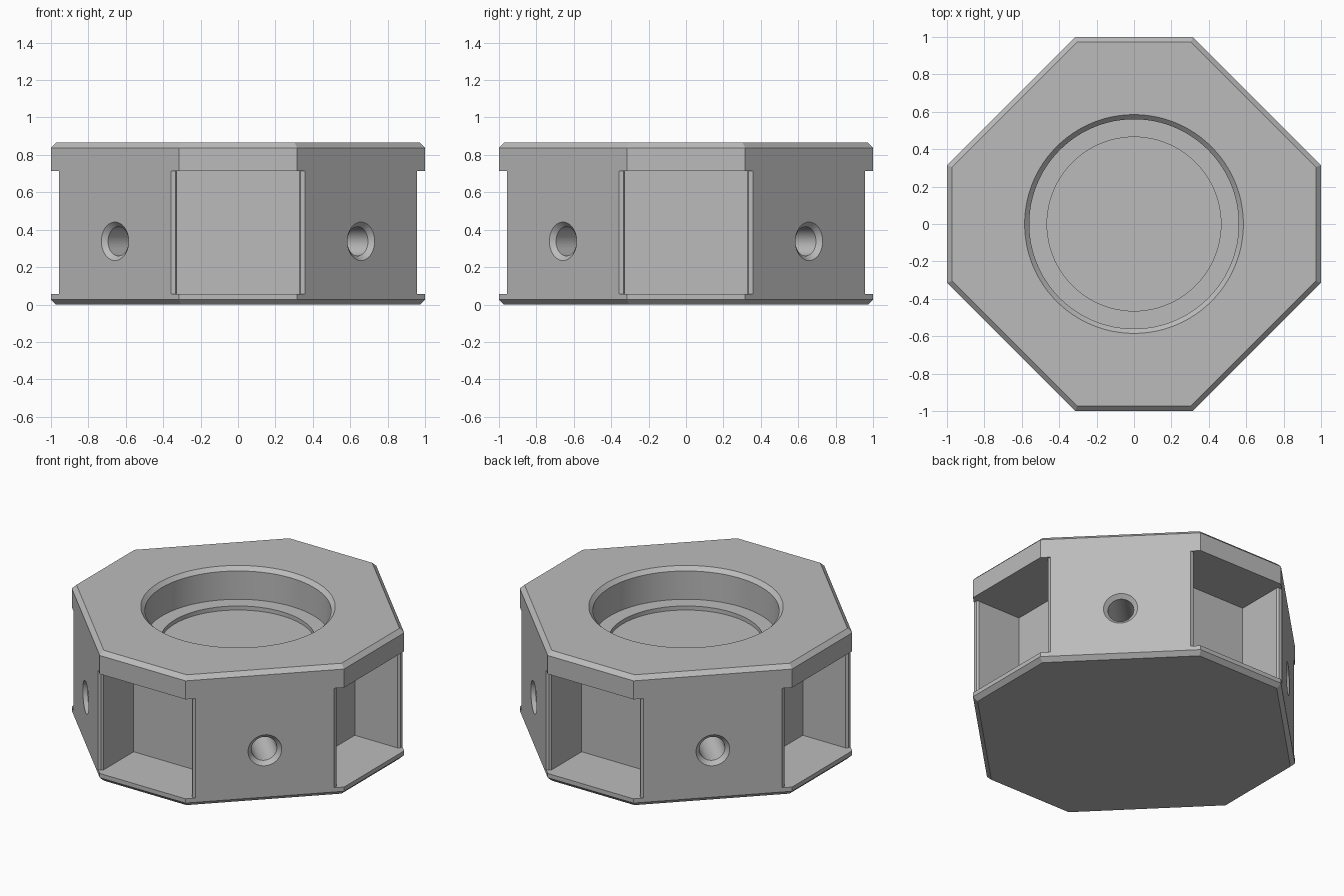
import bpy, bmesh
from math import pi, cos, sin
from mathutils import Matrix, Vector

if "Cube" in bpy.data.objects:
    bpy.data.objects.remove(bpy.data.objects["Cube"], do_unlink=True)

HEIGHT = 0.865
CORNER = 0.315      # half width of the four pocketed sides
BEVEL = 0.027

grey = bpy.data.materials.new("plain_grey")
grey.use_nodes = True
grey.diffuse_color = (0.5, 0.5, 0.5, 1)
grey.node_tree.nodes["Principled BSDF"].inputs["Base Color"].default_value = (0.5, 0.5, 0.5, 1)


def make_object(name, rings):
    """Skin a stack of equal-length point rings into a closed solid."""
    bm = bmesh.new()
    loops = [[bm.verts.new(p) for p in ring] for ring in rings]
    n = len(loops[0])
    for low, high in zip(loops, loops[1:]):
        for i in range(n):
            j = (i + 1) % n
            bm.faces.new((low[i], low[j], high[j], high[i]))
    bm.faces.new(loops[0][::-1])
    bm.faces.new(loops[-1])
    bmesh.ops.recalc_face_normals(bm, faces=bm.faces)
    mesh = bpy.data.meshes.new(name)
    bm.to_mesh(mesh)
    bm.free()
    mesh.materials.append(grey)
    obj = bpy.data.objects.new(name, mesh)
    bpy.context.collection.objects.link(obj)
    return obj


def octagon(inset, z):
    a, c = 1 - inset, CORNER - inset * 0.414
    quarter = [Vector((a, -c, z)), Vector((a, c, z))]
    return [Matrix.Rotation(k * pi / 2, 3, "Z") @ p for k in range(4) for p in quarter]


def lathe(name, profile, sides):
    return make_object(name, [[(r * cos(2 * pi * i / sides), r * sin(2 * pi * i / sides), z)
                               for i in range(sides)] for r, z in profile])


def cut(target, cutter):
    cutter.hide_render = True
    mod = target.modifiers.new("cut", "BOOLEAN")
    mod.operation = "DIFFERENCE"
    mod.solver = "EXACT"
    mod.object = cutter
    bpy.context.view_layer.objects.active = target
    bpy.ops.object.modifier_apply(modifier=mod.name)
    bpy.data.objects.remove(cutter, do_unlink=True)


# Octagonal body, bevelled at top and bottom
body = make_object("octagonal_body", [octagon(BEVEL, 0), octagon(0, BEVEL),
                                      octagon(0, HEIGHT - BEVEL), octagon(BEVEL, HEIGHT)])

# Stepped round recess in the top with a chamfered rim
cut(body, lathe("recess_cutter", [(0.465, 0.625), (0.465, 0.652), (0.56, 0.652),
                                  (0.56, HEIGHT - 0.025), (0.585, HEIGHT), (0.585, 1)], 96))

# Side pockets with trimmed front edges, and countersunk holes in the diagonal sides
half = [(0.63, 0.325), (0.945, 0.325), (0.957, 0.335), (0.957, 0.5), (1.2, 0.5)]
outline = [(x, -y) for x, y in half] + [(x, y) for x, y in reversed(half)]
diagonal = (1 + CORNER) / 2 ** 0.5
for k in range(4):
    turn = Matrix.Rotation(k * pi / 2, 4, "Z")
    pocket = make_object("pocket_cutter", [[(x, y, z) for x, y in outline] for z in (0.055, 0.715)])
    pocket.data.transform(turn)
    cut(body, pocket)

    hole = lathe("hole_cutter", [(0.078, diagonal - 0.5), (0.078, diagonal - 0.025),
                                 (0.103, diagonal), (0.103, diagonal + 0.1)], 48)
    hole.data.transform(turn @ Matrix.Translation((0, 0, 0.338))
                        @ Matrix.Rotation(pi / 4, 4, "Z") @ Matrix.Rotation(pi / 2, 4, "Y"))
    cut(body, hole)

# Smooth the round walls, keep the edges crisp
bpy.ops.object.select_all(action="DESELECT")
body.select_set(True)
bpy.context.view_layer.objects.active = body
bpy.ops.object.shade_smooth_by_angle(angle=pi / 9)
